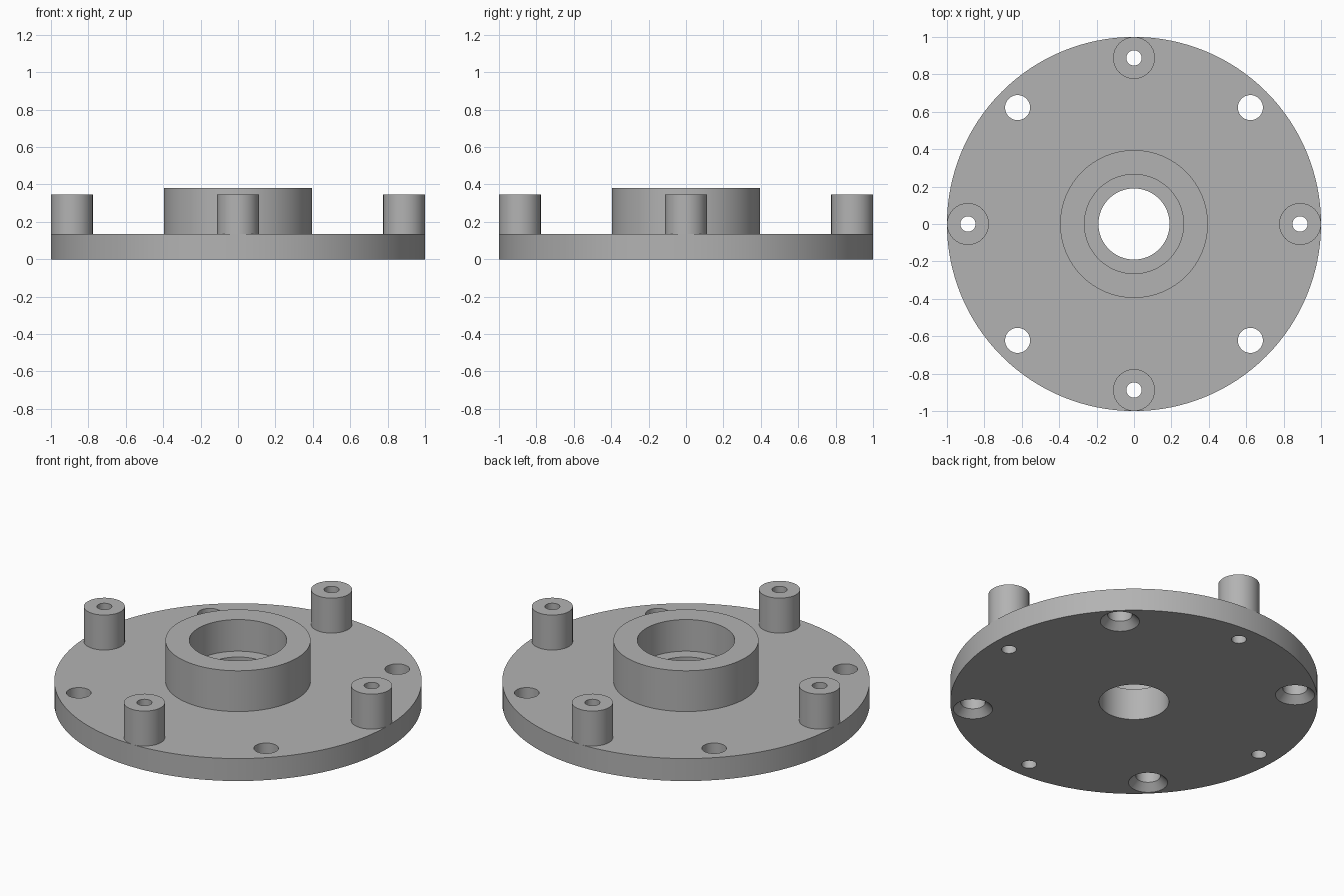
import bpy
import bmesh
from math import cos, sin, pi, radians
from mathutils import Vector

cube = bpy.data.objects.get("Cube")
if cube:
    bpy.data.objects.remove(cube, do_unlink=True)

# Single bare grey metal colour
metal = bpy.data.materials.new("grey_metal")
metal.use_nodes = True
grey = (0.45, 0.45, 0.45, 1.0)
metal.diffuse_color = grey
metal.node_tree.nodes["Principled BSDF"].inputs["Base Color"].default_value = grey

PLATE_TOP = 0.135
BOSS_TOP = 0.345
HUB_TOP = 0.38
BOSS_RING = 0.888
BOLT_RING = 0.88
BOSS_BORE = 0.041
BOLT_R = 0.067


def lathe(name, profile, steps, closed=True, location=(0, 0, 0)):
    """Revolve an (r, z) profile about the z axis."""
    bm = bmesh.new()
    verts = [bm.verts.new((r, 0, z)) for r, z in profile]
    pairs = list(zip(verts, verts[1:]))
    if closed:
        pairs.append((verts[-1], verts[0]))
    edges = [bm.edges.new(p) for p in pairs]
    bmesh.ops.spin(bm, geom=verts + edges, cent=(0, 0, 0), axis=(0, 0, 1),
                   angle=2 * pi, steps=steps, use_duplicate=False)
    bmesh.ops.remove_doubles(bm, verts=bm.verts, dist=0.0001)
    bmesh.ops.recalc_face_normals(bm, faces=bm.faces)
    mesh = bpy.data.meshes.new(name)
    bm.to_mesh(mesh)
    bm.free()
    mesh.materials.append(metal)
    obj = bpy.data.objects.new(name, mesh)
    obj.location = location
    bpy.context.collection.objects.link(obj)
    return obj


def activate(obj):
    bpy.ops.object.select_all(action='DESELECT')
    obj.select_set(True)
    bpy.context.view_layer.objects.active = obj


def smooth(obj):
    activate(obj)
    bpy.ops.object.shade_smooth_by_angle(angle=radians(30))


def drill(obj, cutter):
    cutter.hide_render = True
    mod = obj.modifiers.new("drill", 'BOOLEAN')
    mod.operation = 'DIFFERENCE'
    mod.solver = 'EXACT'
    mod.object = cutter
    activate(obj)
    bpy.ops.object.modifier_apply(modifier=mod.name)
    bpy.data.objects.remove(cutter, do_unlink=True)


def ring(radius, start):
    """Four evenly spaced points on a circle."""
    for i in range(4):
        a = start + i * pi / 2
        yield Vector((radius * cos(a), radius * sin(a), 0))


# Round plate with raised hub, stepped seat and central bore
plate = lathe("flange_plate", [
    (0.19, 0), (1.0, 0), (1.0, PLATE_TOP), (0.395, PLATE_TOP),
    (0.395, HUB_TOP), (0.265, HUB_TOP), (0.265, 0.19), (0.19, 0.19)], 128)

# Bolt holes, countersunk from below
for p in ring(BOLT_RING, pi / 4):
    drill(plate, lathe("bolt_hole_cutter", [
        (0, -0.02), (BOLT_R + 0.06, -0.02), (BOLT_R, 0.04),
        (BOLT_R, 0.2), (0, 0.2)], 48, closed=False, location=p))

# Standoff bosses, with their bores carried through the plate
for name, p in zip(("left", "back", "right", "front"), ring(BOSS_RING, 0)):
    drill(plate, lathe("boss_bore_cutter", [
        (0, -0.1), (BOSS_BORE, -0.1), (BOSS_BORE, 0.2), (0, 0.2)],
        32, closed=False, location=p))
    boss = lathe(name + "_boss", [
        (BOSS_BORE, PLATE_TOP), (BOSS_BORE, BOSS_TOP),
        (0.112, BOSS_TOP), (0.112, PLATE_TOP)], 32, closed=False, location=p)
    # Open tube: make the outer wall face outwards
    bm = bmesh.new()
    bm.from_mesh(boss.data)
    top = next(f for f in bm.faces if abs(f.normal.z) > 0.9)
    if top.normal.z < 0:
        bmesh.ops.reverse_faces(bm, faces=bm.faces)
    bm.to_mesh(boss.data)
    bm.free()
    smooth(boss)

smooth(plate)
